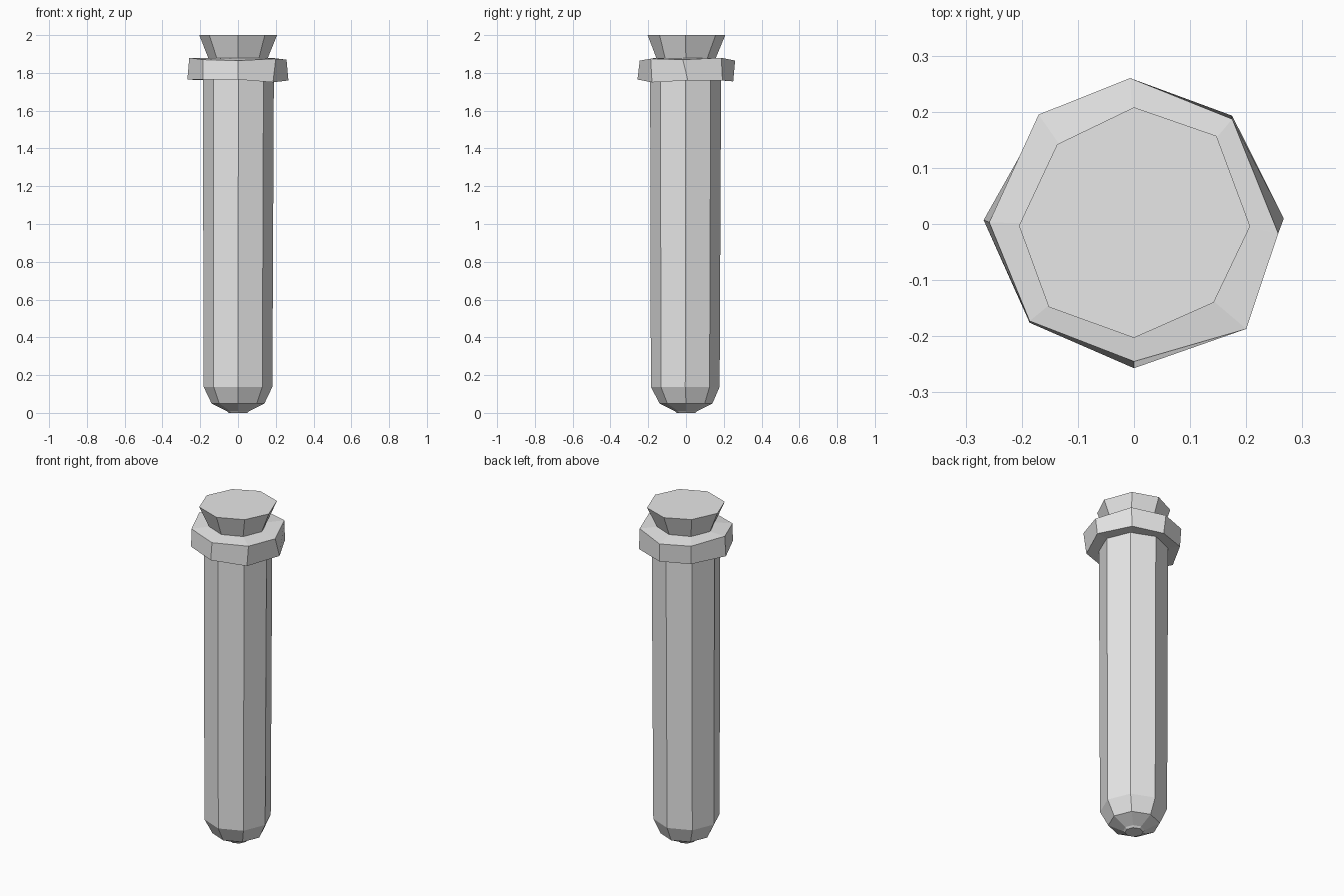
import bpy, bmesh
from math import cos, sin, tau

cube = bpy.data.objects.get("Cube")
if cube:
    bpy.data.objects.remove(cube, do_unlink=True)

SIDES = 8

grey = bpy.data.materials.new("light_grey")
grey.use_nodes = True
colour = (0.8, 0.8, 0.8, 1)
grey.diffuse_color = colour
grey.node_tree.nodes["Principled BSDF"].inputs["Base Color"].default_value = colour


def octagon(radius, z, dx=0, dy=0):
    """Regular ring with its first corner on +x."""
    return [(dx + radius * cos(tau * i / SIDES),
             dy + radius * sin(tau * i / SIDES), z) for i in range(SIDES)]


def uneven(corners, heights):
    """Hand-shaped ring, counter-clockwise from +x."""
    return [(x, y, z) for (x, y), z in zip(corners, heights)]


def loft(name, rings):
    """Closed flat-shaded solid through a stack of rings, bottom to top."""
    bm = bmesh.new()
    stack = [[bm.verts.new(p) for p in ring] for ring in rings]
    for low, high in zip(stack, stack[1:]):
        for i in range(SIDES):
            j = (i + 1) % SIDES
            bm.faces.new((low[i], low[j], high[j], high[i]))
    bm.faces.new(stack[0][::-1])
    bm.faces.new(stack[-1])
    bmesh.ops.recalc_face_normals(bm, faces=bm.faces)
    mesh = bpy.data.meshes.new(name)
    bm.to_mesh(mesh)
    bm.free()
    mesh.materials.append(grey)
    obj = bpy.data.objects.new(name, mesh)
    bpy.context.collection.objects.link(obj)
    return obj


# Long tube with a rounded foot
loft("tube_body", [
    octagon(0.05, 0),
    octagon(0.06, 0.01),
    octagon(0.14, 0.05),
    octagon(0.182, 0.138, 0, -0.004),
    octagon(0.188, 1.82, 0.002, -0.002),
])

# Slightly lopsided collar around the mouth
collar_low = [(0.267, 0.01), (0.175, 0.193), (0, 0.25), (-0.165, 0.19),
              (-0.268, 0.007), (-0.186, -0.176), (0, -0.257), (0.185, -0.18)]
collar_high = [(0.257, -0.017), (0.175, 0.187), (-0.007, 0.26), (-0.17, 0.195),
               (-0.258, 0.003), (-0.186, -0.173), (0, -0.245), (0.2, -0.187)]
loft("collar", [
    octagon(0.17, 1.765),
    uneven(collar_low, [1.76, 1.76, 1.755, 1.76, 1.765, 1.765, 1.765, 1.75]),
    uneven(collar_high, [1.87, 1.88, 1.865, 1.87, 1.88, 1.87, 1.865, 1.875]),
    octagon(0.16, 1.88),
])

# Flared stopper
stopper_top = [(0.207, -0.004), (0.147, 0.157), (0, 0.208), (-0.137, 0.142),
               (-0.205, -0.003), (-0.152, -0.148), (0, -0.203), (0.142, -0.14)]
loft("stopper", [
    octagon(0.15, 1.86),
    uneven(stopper_top, [2] * SIDES),
])
